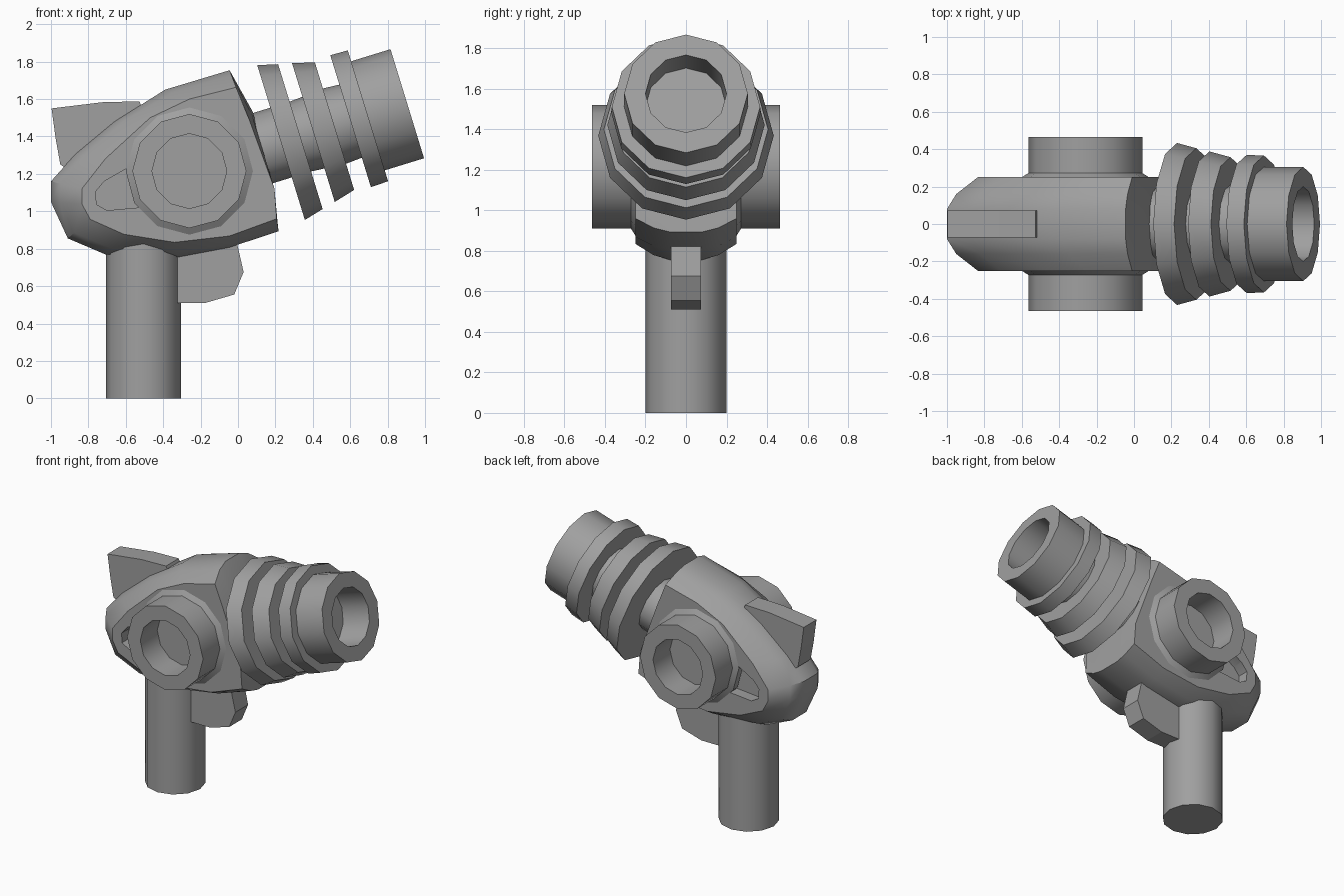
import bpy, bmesh, math
from mathutils import Matrix

cube = bpy.data.objects.get("Cube")
if cube:
    bpy.data.objects.remove(cube, do_unlink=True)

grey = bpy.data.materials.new("plain_grey")
grey.use_nodes = True
COLOUR = (0.35, 0.35, 0.35, 1)
grey.diffuse_color = COLOUR
grey.node_tree.nodes["Principled BSDF"].inputs["Base Color"].default_value = COLOUR


def finish(name, bm, matrix=Matrix()):
    bmesh.ops.recalc_face_normals(bm, faces=bm.faces)
    bm.transform(matrix)
    mesh = bpy.data.meshes.new(name)
    bm.to_mesh(mesh)
    bm.free()
    mesh.materials.append(grey)
    ob = bpy.data.objects.new(name, mesh)
    bpy.context.collection.objects.link(ob)
    return ob


def smooth(ob):
    bpy.ops.object.select_all(action='DESELECT')
    ob.select_set(True)
    bpy.context.view_layer.objects.active = ob
    bpy.ops.object.shade_smooth_by_angle(angle=math.radians(35))


def loft(name, layers):
    """Join matching xz outlines, each given as (y, points), and cap both ends."""
    bm = bmesh.new()
    rings = [[bm.verts.new((x, y, z)) for x, z in pts] for y, pts in layers]
    n = len(rings[0])
    for a, b in zip(rings, rings[1:]):
        for i in range(n):
            j = (i + 1) % n
            bm.faces.new((a[i], a[j], b[j], b[i]))
    bm.faces.new(rings[0])
    bm.faces.new(rings[-1])
    return finish(name, bm)


def lathe(name, profile, matrix, sides=12):
    """Turn (radius, height) points about local z, closing both ends."""
    bm = bmesh.new()
    rings = []
    for r, h in profile:
        rings.append([bm.verts.new((r * math.cos(math.tau * i / sides),
                                    r * math.sin(math.tau * i / sides), h))
                      for i in range(sides)])
    for a, b in zip(rings, rings[1:]):
        for i in range(sides):
            j = (i + 1) % sides
            bm.faces.new((a[i], a[j], b[j], b[i]))
    bm.faces.new(rings[0])
    bm.faces.new(rings[-1])
    ob = finish(name, bm, matrix)
    smooth(ob)
    return ob


# Body: rounded shell with flat side panels
outer = [(-.045, 1.754), (-.39, 1.65), (-.66, 1.48), (-.87, 1.305), (-1, 1.16),
         (-1, 1.05), (-.91, .855), (-.71, .77), (-.32, .755), (-.045, .807),
         (.217, .893), (.185, 1.15), (.08, 1.53)]
panel = [(-.01, 1.663), (-.26, 1.6), (-.47, 1.5), (-.71, 1.28), (-.835, 1.12),
         (-.835, 1.04), (-.79, .957), (-.61, .877), (-.34, .834), (-.045, .868),
         (.207, .96), (.195, 1.12), (.06, 1.49)]
middle = [(a + (c - a) * .3, b + (d - b) * .3)
          for (a, b), (c, d) in zip(outer, panel)]
half = [(.08, outer), (.16, middle), (.25, panel)]
body = loft("body", [(-y, p) for y, p in reversed(half)] + half)

# Side pockets cut behind the drums
pocket = [(-.45, 1.28), (-.575, 1.24), (-.715, 1.16), (-.76, 1.107),
          (-.757, 1.037), (-.7, 1.005), (-.53, 1.02), (-.45, 1.03)]
for side in (-1, 1):
    cutter = loft("pocket_cutter", [(side * .17, pocket), (side * .4, pocket)])
    cutter.hide_render = True
    cut = body.modifiers.new("pocket", 'BOOLEAN')
    cut.object = cutter
    cut.solver = 'EXACT'
    bpy.context.view_layer.objects.active = body
    bpy.ops.object.modifier_apply(modifier=cut.name)
    bpy.data.objects.remove(cutter, do_unlink=True)
smooth(body)

# Hollow side drums with a sloped base flange
for side, name in ((-1, "right_drum"), (1, "left_drum")):
    place = (Matrix.Translation((-.26, 0, 1.215))
             @ Matrix.Rotation(-side * math.pi / 2, 4, 'X'))
    lathe(name, [(.34, .2), (.34, .25), (.305, .272), (.305, .465),
                 (.2, .465), (.2, .27)], place)

# Barrel parts share a tilted axis measured back from the muzzle
tilt = Matrix.Translation((.905, 0, 1.575)) @ Matrix.Rotation(math.radians(72.9), 4, 'Y')
lathe("barrel_core", [(.195, -1), (.195, -.6), (.21, -.4), (.2, -.25)], tilt)
fins = [(.433, -.706, .405, -.598), (.388, -.525, .357, -.407), (.369, -.317, .366, -.22)]
for i, (r0, h0, r1, h1) in enumerate(fins):
    lathe(f"barrel_ring_{i + 1}", [(r0, h0), (r1, h1)], tilt)
lathe("muzzle", [(.305, -.26), (.305, 0), (.2, 0), (.2, -.235)], tilt)

# Handle
lathe("handle", [(.2, 0), (.2, .95)], Matrix.Translation((-.505, 0, 0)))

# Trigger block and rear fin
trigger = [(-.4, .85), (-.4, .51), (-.175, .51), (-.02, .555), (.03, .675), (-.01, .85)]
rear_fin = [(-.997, 1.55), (-.725, 1.583), (-.527, 1.588), (-.45, 1.4),
            (-.8, 1.15), (-.95, 1.25), (-.975, 1.39)]
for name, shape in (("trigger", trigger), ("rear_fin", rear_fin)):
    loft(name, [(-.073, shape), (.073, shape)])
